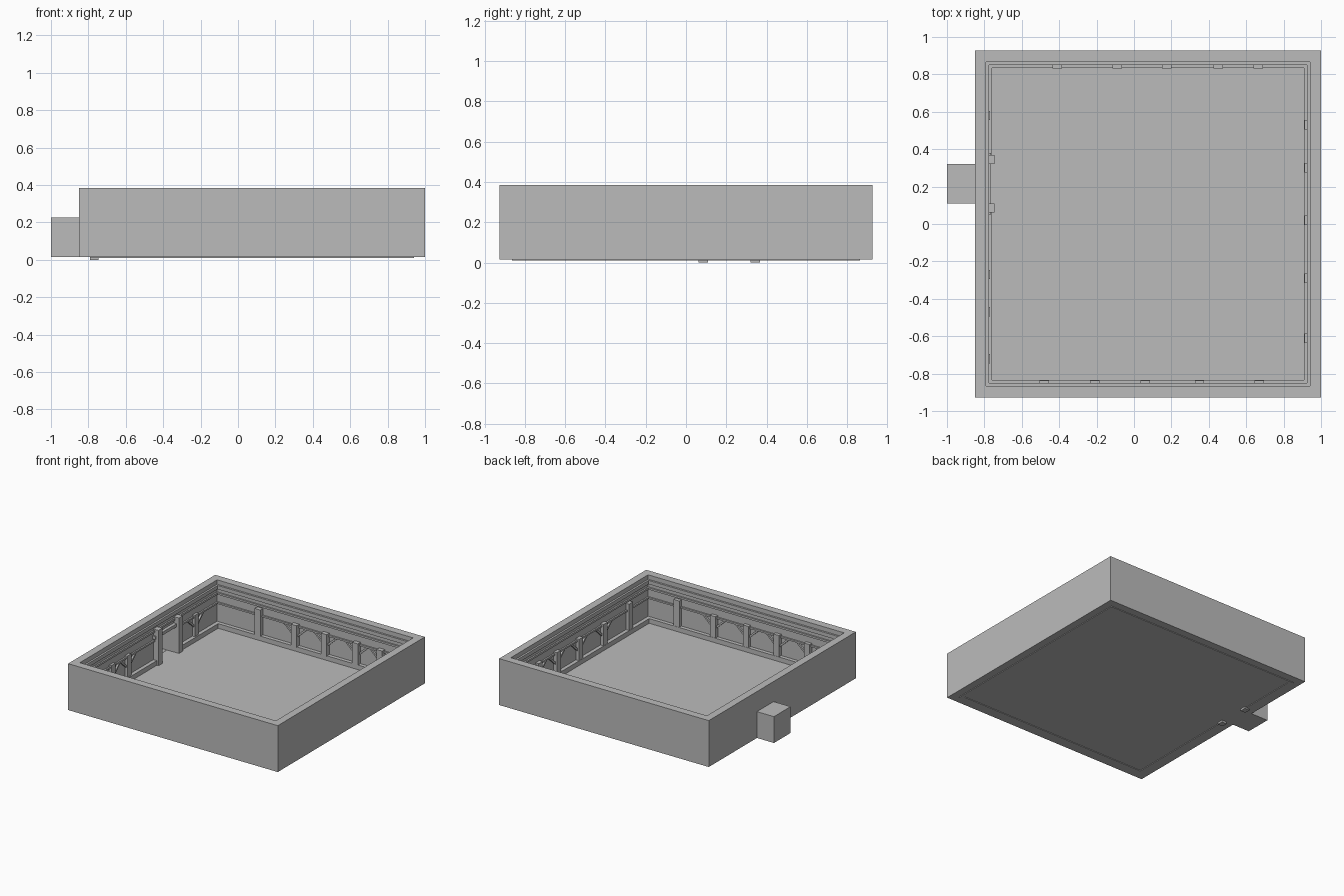
import bpy
import bmesh
from mathutils import Vector

if "Cube" in bpy.data.objects:
    bpy.data.objects.remove(bpy.data.objects["Cube"])

grey = bpy.data.materials.new("plain_grey")
grey.use_nodes = True
grey.diffuse_color = (0.5, 0.5, 0.5, 1)
grey.node_tree.nodes["Principled BSDF"].inputs["Base Color"].default_value = (0.5, 0.5, 0.5, 1)

# Room extents: outer shell and inner wall faces
OX0, OX1, OY0, OY1 = -0.85, 1.0, -0.927, 0.927
IX0, IX1, IY0, IY1 = -0.79, 0.94, -0.865, 0.865
FLOOR, TOP = 0.015, 0.385
DOOR0, DOOR1, DOOR_TOP = 0.11, 0.32, 0.225


def add_box(bm, lo, hi):
    lo, hi = Vector(lo), Vector(hi)
    verts = bmesh.ops.create_cube(bm, size=1)["verts"]
    for v in verts:
        v.co = (lo + hi) / 2 + v.co * (hi - lo)


def finish(name, bm):
    bmesh.ops.recalc_face_normals(bm, faces=bm.faces)
    mesh = bpy.data.meshes.new(name)
    bm.to_mesh(mesh)
    bm.free()
    mesh.materials.append(grey)
    obj = bpy.data.objects.new(name, mesh)
    bpy.context.scene.collection.objects.link(obj)
    return obj


def boxes(name, pairs):
    bm = bmesh.new()
    for lo, hi in pairs:
        add_box(bm, lo, hi)
    return finish(name, bm)


# Shell: one solid slab with the room and the doorway cut out
shell = boxes("room_walls", [((OX0, OY0, FLOOR), (OX1, OY1, TOP))])
cutters = [
    boxes("room_cutter", [((IX0, IY0, -0.1), (IX1, IY1, 0.5))]),
    boxes("door_cutter", [((OX0 - 0.1, DOOR0, FLOOR + 0.002), (IX0 + 0.1, DOOR1, DOOR_TOP))]),
]
for cutter in cutters:
    mod = shell.modifiers.new(cutter.name, "BOOLEAN")
    mod.operation = "DIFFERENCE"
    mod.object = cutter
    mod.solver = "EXACT"
    cutter.hide_render = True
    cutter.hide_set(True)

boxes("floor", [((IX0, IY0, FLOOR), (IX1, IY1, FLOOR + 0.003))])

# Entrance alcove: thin hollow box behind the doorway
T = 0.004
boxes("entrance_alcove", [
    ((-1, DOOR0, FLOOR), (OX0, DOOR1, FLOOR + T)),
    ((-1, DOOR0, DOOR_TOP - T), (OX0, DOOR1, DOOR_TOP)),
    ((-1, DOOR0, FLOOR), (-1 + T, DOOR1, DOOR_TOP)),
    ((-1, DOOR0, FLOOR), (OX0, DOOR0 + T, DOOR_TOP)),
    ((-1, DOOR1 - T, FLOOR), (OX0, DOOR1, DOOR_TOP)),
])


def wall_box(wall, a0, a1, z0, z1, depth):
    """Box lying against an inner wall, from a0 to a1 along it."""
    if wall == "back":
        return (a0, IY1 - depth, z0), (a1, IY1, z1)
    if wall == "front":
        return (a0, IY0, z0), (a1, IY0 + depth, z1)
    if wall == "left":
        return (IX1 - depth, a0, z0), (IX1, a1, z1)
    return (IX0, a0, z0), (IX0 + depth, a1, z1)


def trim(name, z0, z1, depth, door_gap):
    parts = [wall_box(w, IX0, IX1, z0, z1, depth) for w in ("back", "front")]
    parts.append(wall_box("left", IY0 + depth, IY1 - depth, z0, z1, depth))
    runs = [(IY0 + depth, IY1 - depth)]
    if door_gap:
        runs = [(IY0 + depth, DOOR0), (DOOR1, IY1 - depth)]
    parts += [wall_box("right", a, b, z0, z1, depth) for a, b in runs]
    boxes(name, parts)


# Continuous mouldings around the room
trim("skirting", 0.01, 0.055, 0.03, True)
trim("middle_rail", 0.2, 0.213, 0.012, True)
trim("upper_rail", 0.275, 0.29, 0.012, False)
trim("crown_moulding", 0.32, 0.35, 0.015, False)

# Timber posts with a pair of diagonal braces
posts = {
    "back": (-0.41, -0.09, 0.175, 0.45, 0.665),
    "front": (-0.48, -0.21, 0.06, 0.35, 0.67),
    "left": (-0.61, -0.29, 0.02, 0.3, 0.53),
    "right": (-0.72, -0.47, -0.27, 0.58),
}
tall = {("back", -0.41), ("front", 0.67), ("left", -0.61)}


def add_brace(bm, wall, centre, side):
    """Sloping strut from the post up to the middle rail."""
    outline = [(0.02, 0.125), (0.02, 0.145), (0.08, 0.2), (0.1, 0.2)]
    loops = []
    for depth in (0, 0.014):
        loop = []
        for a, z in outline:
            lo, hi = wall_box(wall, centre + side * a, centre + side * a, z, z, depth)
            inward = lo if wall in ("back", "left") else hi
            loop.append(bm.verts.new(inward))
        loops.append(loop)
    bm.faces.new(loops[0])
    bm.faces.new(loops[1][::-1])
    for i in range(4):
        j = (i + 1) % 4
        bm.faces.new((loops[0][j], loops[0][i], loops[1][i], loops[1][j]))


for wall, centres in posts.items():
    bm = bmesh.new()
    for c in centres:
        high = (wall, c) in tall
        depth = {"back": 0.034, "right": 0.02}.get(wall, 0.028)
        add_box(bm, *wall_box(wall, c - 0.025, c + 0.025, 0.05, 0.265 if high else 0.225, depth))
        if not high:
            add_brace(bm, wall, c, -1)
            add_brace(bm, wall, c, 1)
    finish(wall + "_wall_posts", bm)

# Door frame
boxes("door_posts", [
    wall_box("right", DOOR0 - 0.048, DOOR0, 0, 0.3, 0.045),
    wall_box("right", DOOR1, DOOR1 + 0.048, 0, 0.3, 0.045),
])
boxes("door_lintel", [wall_box("right", DOOR0 - 0.06, DOOR1 + 0.06, DOOR_TOP, 0.25, 0.025)])
